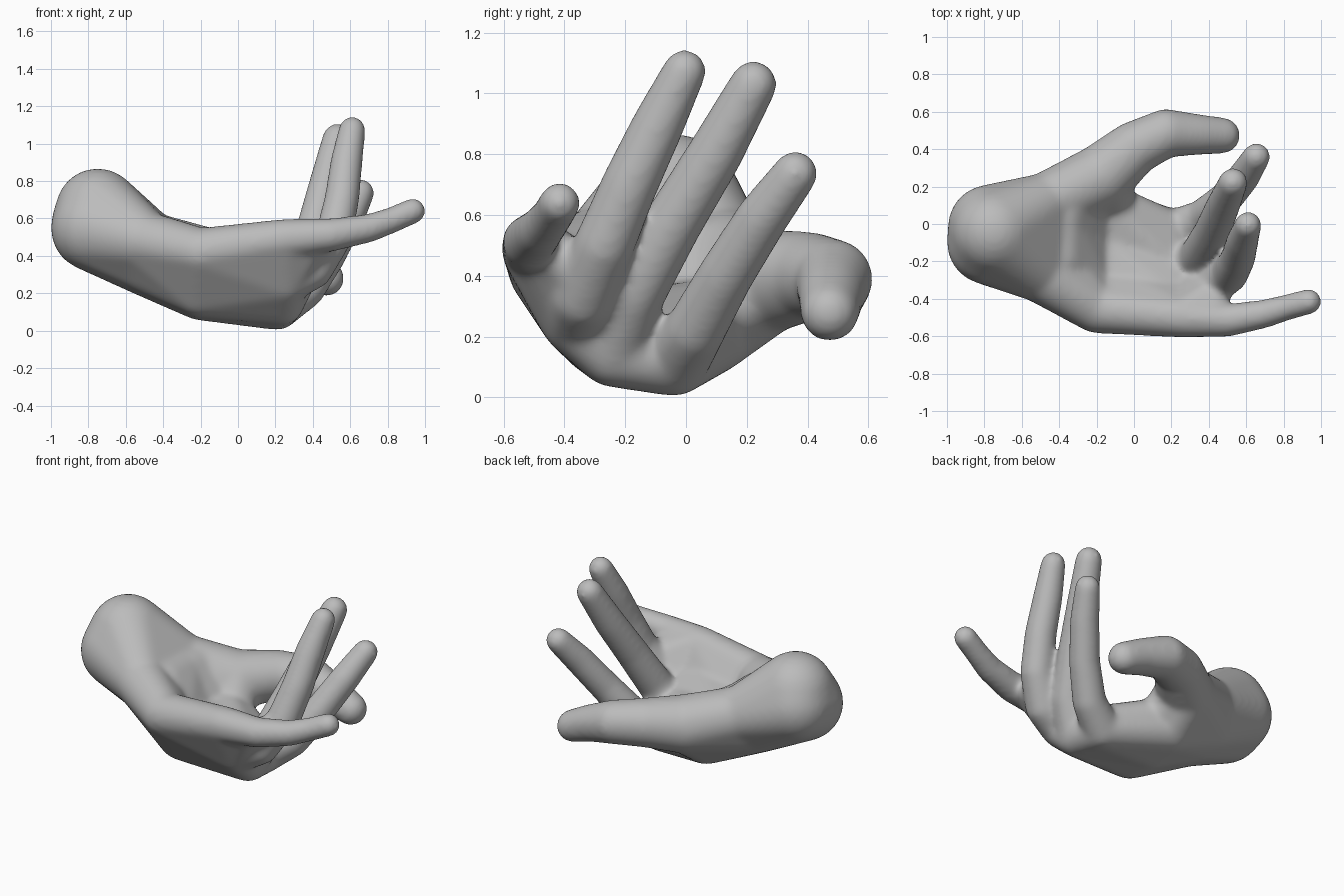
import bpy, bmesh, math
from mathutils import Vector

if "Cube" in bpy.data.objects:
    bpy.data.objects.remove(bpy.data.objects["Cube"])

bm = bmesh.new()


def blend(balls):
    """Convex skin around a set of balls given as (x, y, z, radius)."""
    part = bmesh.new()
    for x, y, z, r in balls:
        ball = bmesh.ops.create_uvsphere(part, u_segments=24, v_segments=14, radius=r)
        bmesh.ops.translate(part, verts=ball["verts"], vec=(x, y, z))
    bmesh.ops.delete(part, geom=part.faces[:], context='FACES_ONLY')
    hull = bmesh.ops.convex_hull(part, input=part.verts[:])
    junk = list({g for g in hull["geom_interior"] + hull["geom_unused"]
                 if isinstance(g, bmesh.types.BMVert)})
    bmesh.ops.delete(part, geom=junk, context='VERTS')
    loose = [e for e in part.edges if not e.link_faces]
    bmesh.ops.delete(part, geom=loose, context='EDGES')
    bmesh.ops.recalc_face_normals(part, faces=part.faces[:])
    mesh = bpy.data.meshes.new("part")
    part.to_mesh(mesh)
    part.free()
    bm.from_mesh(mesh)
    bpy.data.meshes.remove(mesh)


# Wrist stump
wrist = [(-0.75, -0.045, 0.64, 0.228), (-0.775, -0.1, 0.545, 0.226),
         (-0.77, -0.015, 0.57, 0.226)]

# Palm: rows run from heel to knuckles, columns from little finger to thumb
heel = [(-0.5, -0.26, 0.48, 0.16), (-0.5, -0.12, 0.38, 0.18), (-0.5, -0.04, 0.37, 0.18),
        (-0.5, 0.03, 0.39, 0.18), (-0.47, 0.11, 0.47, 0.165)]
middle = [(-0.2, -0.455, 0.42, 0.13), (-0.2, -0.28, 0.21, 0.14), (-0.2, -0.1, 0.19, 0.135),
          (-0.2, 0.08, 0.215, 0.14), (-0.18, 0.25, 0.38, 0.175)]
knuckles = [(0.25, -0.5, 0.49, 0.108), (0.25, -0.36, 0.26, 0.12),
            (0.24, -0.24, 0.145, 0.112), (0.21, -0.04, 0.12, 0.117)]
blend(wrist + heel)
for near, far in ((heel, middle), (middle, knuckles)):
    for i in range(len(far) - 1):
        blend(near[i:i + 2] + far[i:i + 2])

# Padding that fills the hollow of the palm
pad_back = [(-0.4, -0.18, 0.45, 0.15), (-0.4, -0.02, 0.45, 0.15), (-0.38, 0.1, 0.45, 0.15)]
pad_mid = [(-0.2, -0.34, 0.3, 0.12), (-0.2, -0.1, 0.25, 0.12), (-0.18, 0.12, 0.28, 0.12)]
pad_front = [(0.2, -0.4, 0.35, 0.1), (0.2, -0.22, 0.24, 0.1), (0.18, -0.02, 0.18, 0.1)]
for near, far in ((pad_back, pad_mid), (pad_mid, pad_front)):
    for i in range(2):
        blend(near[i:i + 2] + far[i:i + 2])

# Webs beside the thumb and beside the little finger
blend([pad_mid[2], middle[4], (-0.12, 0.19, 0.35, 0.12), (-0.11, 0.1, 0.27, 0.12)])
blend([knuckles[0], knuckles[1], (0.42, -0.48, 0.495, 0.078), (0.43, -0.36, 0.42, 0.09)])

# Fingers and thumb as tapering chains
digits = {
    "little": [knuckles[0], (0.5, -0.515, 0.512, 0.089), (0.7, -0.48, 0.548, 0.077),
               (0.82, -0.445, 0.59, 0.07), (0.935, -0.415, 0.64, 0.069)],
    "ring": [knuckles[1], (0.4, -0.34, 0.33, 0.108), (0.51, -0.27, 0.5, 0.1),
             (0.555, -0.185, 0.7, 0.094), (0.58, -0.09, 0.9, 0.087), (0.61, -0.005, 1.073, 0.073)],
    "middle": [knuckles[2], (0.345, -0.175, 0.34, 0.106), (0.415, -0.045, 0.57, 0.098),
               (0.475, 0.095, 0.8, 0.092), (0.53, 0.222, 1.03, 0.079)],
    "index": [knuckles[3], (0.365, 0.03, 0.22, 0.1), (0.485, 0.13, 0.4, 0.092),
              (0.585, 0.25, 0.59, 0.087), (0.655, 0.36, 0.737, 0.075)],
    "thumb": [middle[4], (0.0, 0.405, 0.4, 0.145), (0.17, 0.486, 0.39, 0.13),
              (0.34, 0.478, 0.335, 0.11), (0.472, 0.473, 0.28, 0.097)],
}
for chain in digits.values():
    for a, b in zip(chain, chain[1:]):
        blend([a, b])

# One continuous smooth skin
mesh = bpy.data.meshes.new("hand")
bm.to_mesh(mesh)
bm.free()
hand = bpy.data.objects.new("hand", mesh)
bpy.context.collection.objects.link(hand)
remesh = hand.modifiers.new("fuse", 'REMESH')
remesh.mode = 'VOXEL'
remesh.voxel_size = 0.013
remesh.use_smooth_shade = True
smooth = hand.modifiers.new("soften", 'SMOOTH')
smooth.factor = 0.5
smooth.iterations = 28

grey = bpy.data.materials.new("plain grey")
grey.diffuse_color = (0.5, 0.5, 0.5, 1)
grey.use_nodes = True
grey.node_tree.nodes["Principled BSDF"].inputs["Base Color"].default_value = grey.diffuse_color
mesh.materials.append(grey)
